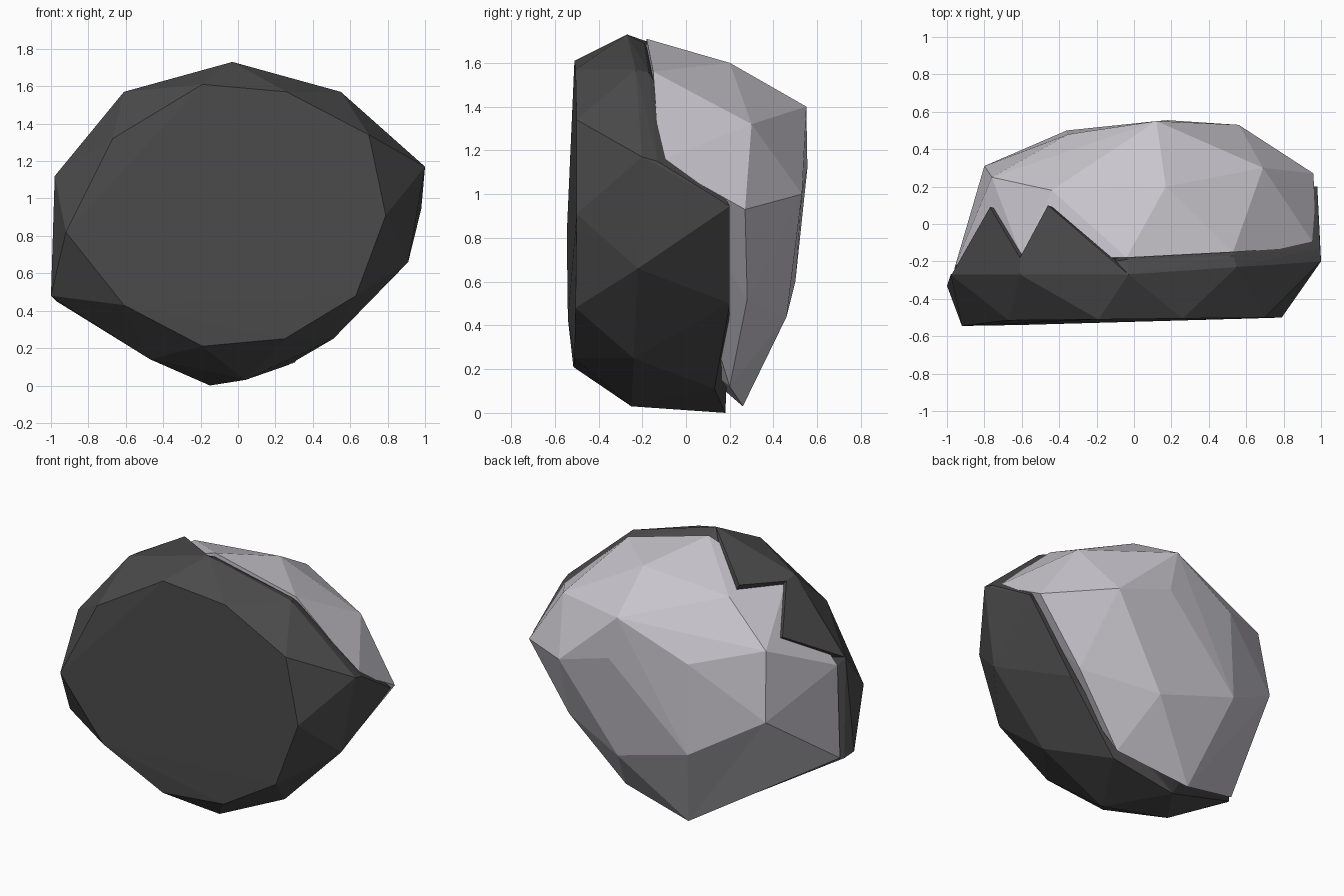
import bpy, bmesh
from mathutils import Vector

if "Cube" in bpy.data.objects:
    bpy.data.objects.remove(bpy.data.objects["Cube"])

CENTRE = Vector((0, -0.1, 0.87))


def material(name, colour):
    m = bpy.data.materials.new(name)
    m.diffuse_color = (*colour, 1)
    m.use_nodes = True
    m.node_tree.nodes["Principled BSDF"].inputs["Base Color"].default_value = m.diffuse_color
    return m


def rock(name, mat, groups):
    """One flat-shaded object made of one convex hull per point group."""
    bm = bmesh.new()
    for points in groups:
        verts = [bm.verts.new(p) for p in points]
        hull = bmesh.ops.convex_hull(bm, input=verts)
        junk = {g for g in hull["geom_interior"] + hull["geom_unused"]
                if isinstance(g, bmesh.types.BMVert)}
        bmesh.ops.delete(bm, geom=list(junk), context='VERTS')
    bmesh.ops.dissolve_limit(bm, angle_limit=0.03, verts=bm.verts, edges=bm.edges)
    bmesh.ops.recalc_face_normals(bm, faces=bm.faces)
    mesh = bpy.data.meshes.new(name)
    bm.to_mesh(mesh)
    bm.free()
    mesh.materials.append(mat)
    obj = bpy.data.objects.new(name, mesh)
    bpy.context.collection.objects.link(obj)
    return obj


def spike(*rim):
    """Thin plate of outer crust: rim points plus copies pushed inward."""
    rim = [Vector(p) for p in rim]
    return rim + [p.lerp(CENTRE, 0.12) for p in rim]


dark = material("dark_crust", (0.07, 0.07, 0.07))
pale = material("pale_stone", (0.58, 0.56, 0.61))

# flat front face outline, then the widest ring, then the rim at the back
face = [(-.19, -.51, 1.61), (.26, -.505, 1.57), (.7, -.5, 1.34), (.79, -.5, .91),
        (.63, -.505, .48), (.25, -.51, .25), (-.19, -.515, .21), (-.61, -.54, .43),
        (-.92, -.545, .82), (-.67, -.515, 1.32)]
ring = [(-.03, -.27, 1.73), (.55, -.23, 1.57), (1, -.2, 1.17), (.91, -.22, .66),
        (.51, -.24, .25), (.04, -.25, .03), (-.47, -.25, .14), (-1, -.33, .48),
        (-.98, -.27, 1.12), (-.61, -.27, 1.57)]
rim = [(-.04, -.19, 1.69), (.53, -.17, 1.555), (.995, -.13, 1.15), (.98, .2, .945),
       (.66, .2, .5), (.27, .13, .11), (-.15, .18, 0), (-.97, -.27, .45)]

# dark shell with two jagged points on the upper left
rock("front_crust", dark, [
    face + ring + rim,
    spike((-.975, -.27, 1.12), (-.77, .09, 1.335), (-.61, -.18, 1.56), (-.61, -.27, 1.57)),
    spike((-.61, -.27, 1.57), (-.61, -.18, 1.56), (-.46, .1, 1.60), (-.12, -.18, 1.685),
          (-.03, -.27, 1.73)),
])

# pale body swelling out behind the shell
rock("back_stone", pale, [[
    (-.04, -.18, 1.71), (.53, -.15, 1.56), (.97, -.12, 1.15), (.96, .27, .93),
    (.66, .28, .52), (.30, .2, .12), (-.2, .26, .03), (-.96, -.24, .46),
    (-.955, -.22, 1.08), (-.6, -.18, 1.53),
    (-.44, .18, 1.55), (.17, .2, 1.6), (.69, .3, 1.32), (-.76, .25, 1.3),
    (-.35, .48, 1.19), (.12, .55, 1.4), (.56, .53, 1.0), (.18, .555, 1.12),
    (-.8, .31, .86), (-.36, .5, .6), (.18, .46, .44),
]])
